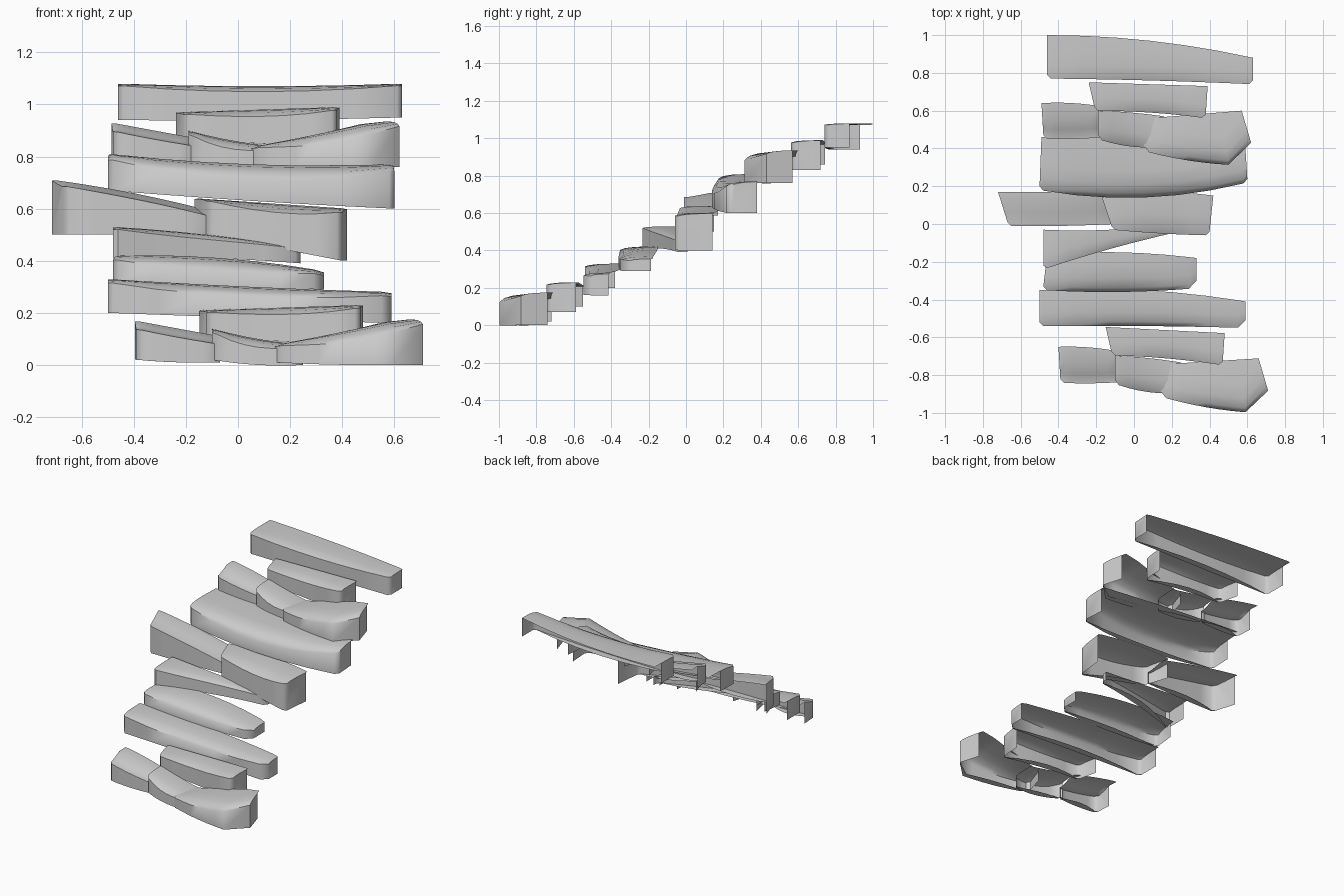
import bpy
import bmesh
from mathutils import Vector

cube = bpy.data.objects.get("Cube")
if cube:
    bpy.data.objects.remove(cube, do_unlink=True)

stone = bpy.data.materials.new("grey_stone")
stone.use_nodes = True
shade = 0.6
stone.diffuse_color = (shade, shade, shade, 1)
stone.node_tree.nodes["Principled BSDF"].inputs["Base Color"].default_value = stone.diffuse_color

lip_depth = 0.05


def sweep(values, t):
    """Smooth curve through a left, middle and right value."""
    left, middle, right = values
    bend = middle - (left + right) / 2
    return left + (right - left) * t + 4 * bend * t * (1 - t)


def outline(x, front, back, top, bottom, lean, lip, soft, cap, rise):
    """Open cross-section from the under lip, up the front and over the top."""
    drop = soft * (top - bottom)
    depth = back - front
    cap = min(cap, depth * 0.95)
    shape = [(lip, bottom), (0, bottom), (0, top - drop * 0.4), (cap / 6, top - drop * 0.2),
             (cap / 2, top - drop * 0.06 + rise / 3), (cap, top + rise), (depth, top + rise)]
    points = [Vector((x + lean * y / depth, front + y, z)) for y, z in shape]
    foot = Vector((points[5].x, front + cap, bottom))
    return points, foot


def slab(name, x, front, back, top, bottom, lean=(0, 0), corner=(0.02, 0.02), soft=0.8,
         cap=0.14, rise=0, capped=(True, True), offset=(0, 0, 0), turn=0):
    """Hollow stone shell swept along x, open behind and below, with chamfered front corners."""
    bm = bmesh.new()
    left, right = x
    inner_left, inner_right = left + corner[0], right - corner[1]
    inner = [inner_left + (inner_right - inner_left) * i / 6 for i in range(7)]
    columns = [left] + inner + [right]
    rows = []

    def vert(p):
        return bm.verts.new(p + Vector(offset) + Vector((0, turn * p.x, 0)))

    for px in columns:
        t = (px - left) / (right - left)
        pull = corner[0] if px == left else corner[1] if px == right else 0
        # the under lip and the rounded edge fade out towards both ends
        middle = max(t * (1 - t) * 4, 0.05)
        points, foot = outline(px, sweep(front, t) + pull, sweep(back, t),
                               sweep(top, t) - pull / 8, sweep(bottom, t),
                               lean[0] * (1 - t) + lean[1] * t, lip_depth * middle,
                               soft * (0.3 + 0.7 * middle), cap, rise)
        row = [vert(p) for p in points]
        rows.append(row)
        if px == left and capped[0]:
            bm.faces.new(row[1:6] + [vert(foot)])
        if px == right and capped[1]:
            bm.faces.new([vert(foot)] + row[5:0:-1])
    for a, b in zip(rows, rows[1:]):
        for j in range(len(a) - 1):
            bm.faces.new((a[j], b[j], b[j + 1], a[j + 1]))

    mesh = bpy.data.meshes.new(name)
    bm.to_mesh(mesh)
    bm.free()
    mesh.materials.append(stone)
    obj = bpy.data.objects.new(name, mesh)
    bpy.context.collection.objects.link(obj)
    bpy.ops.object.select_all(action="DESELECT")
    obj.select_set(True)
    bpy.context.view_layer.objects.active = obj
    bpy.ops.object.shade_smooth_by_angle(angle=0.9)


# Single long steps
slab("top_step", x=(-0.46, 0.63), front=(0.77, 0.76, 0.74), back=(1, 0.97, 0.88),
     top=(1.08, 1.07, 1.08), bottom=(0.94, 0.94, 0.95), soft=0.4)
slab("broad_step", x=(-0.5, 0.6), front=(0.18, 0.14, 0.22), back=(0.46, 0.47, 0.4),
     top=(0.81, 0.77, 0.77), bottom=(0.67, 0.63, 0.6), lean=(0.01, -0.01), soft=1.1)
slab("wedge_step", x=(-0.48, 0.24), front=(-0.24, -0.13, -0.04), back=(-0.03, -0.03, 0.01),
     top=(0.53, 0.5, 0.45), bottom=(0.41, 0.41, 0.39), soft=0.5)
slab("short_step", x=(-0.48, 0.33), front=(-0.35, -0.36, -0.34), back=(-0.16, -0.15, -0.18),
     top=(0.42, 0.41, 0.36), bottom=(0.32, 0.3, 0.29), lean=(0.02, 0), soft=1.2,
     corner=(0.02, 0.04))
slab("low_step", x=(-0.5, 0.59), front=(-0.54, -0.54, -0.55), back=(-0.35, -0.35, -0.41),
     top=(0.33, 0.3, 0.28), bottom=(0.2, 0.18, 0.16), corner=(0.02, 0.04))

# Middle step made of two stones
slab("middle_step_outer", x=(-0.67, -0.1), front=(-0.01, -0.01, 0), back=(0.17, 0.17, 0.17),
     top=(0.69, 0.64, 0.57), bottom=(0.5, 0.5, 0.5), lean=(-0.05, 0), soft=0.1, rise=0.02,
     capped=(True, False))
slab("middle_step_inner", x=(-0.12, 0.4), front=(-0.03, -0.05, -0.06), back=(0.14, 0.17, 0.15),
     top=(0.64, 0.62, 0.6), bottom=(0.5, 0.45, 0.4), lean=(-0.05, 0.02), cap=0.2, soft=0.5)


def clustered_step(prefix, **place):
    """Narrow step above a step of three interlocking stones."""
    slab(prefix + "_narrow_stone", x=(-0.21, 0.38), front=(0.6, 0.59, 0.56),
         back=(0.75, 0.74, 0.73), top=(0.97, 0.98, 0.99), bottom=(0.86, 0.85, 0.83),
         lean=(-0.03, 0.01), soft=0.5, **place)
    slab(prefix + "_outer_stone", x=(-0.48, -0.16), front=(0.45, 0.45, 0.46),
         back=(0.64, 0.64, 0.62), top=(0.9, 0.87, 0.84), bottom=(0.78, 0.77, 0.77),
         lean=(-0.01, 0), soft=0.1, cap=0.1, rise=0.03, capped=(True, False), **place)
    slab(prefix + "_centre_stone", x=(-0.19, 0.16), front=(0.45, 0.41, 0.41),
         back=(0.6, 0.59, 0.57), top=(0.9, 0.86, 0.84), bottom=(0.78, 0.76, 0.76),
         capped=(False, False), **place)
    slab(prefix + "_inner_stone", x=(0.04, 0.62), front=(0.39, 0.33, 0.31),
         back=(0.56, 0.58, 0.6), top=(0.84, 0.89, 0.95), bottom=(0.77, 0.76, 0.76),
         lean=(0.04, -0.05), corner=(0.04, 0.12), **place)


clustered_step("upper")
clustered_step("bottom", offset=(0.09, -1.3, -0.76), turn=-0.02)
